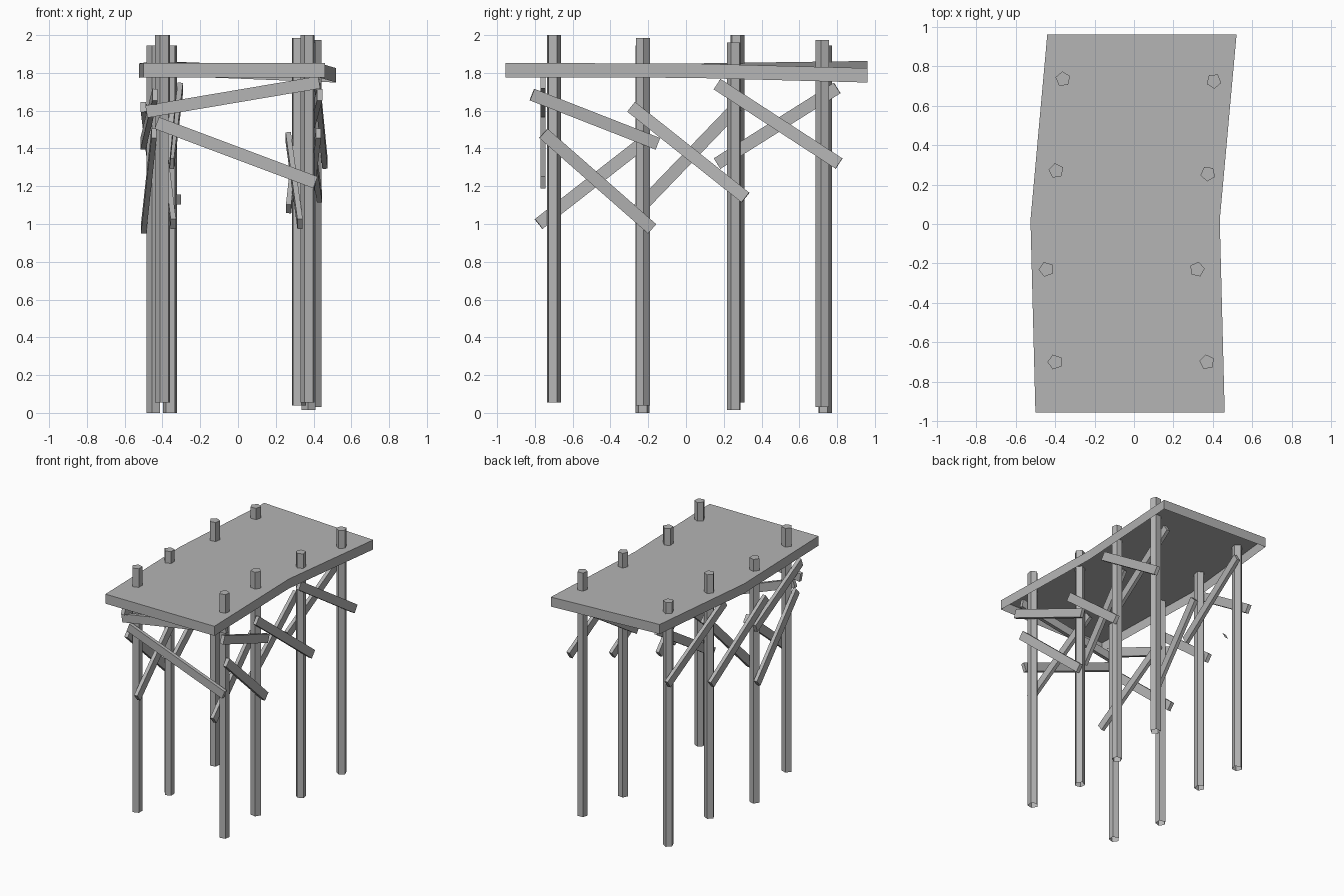
import bpy, bmesh, math
from mathutils import Vector, Matrix

cube = bpy.data.objects.get("Cube")
if cube:
    bpy.data.objects.remove(cube, do_unlink=True)

mat = bpy.data.materials.new("weathered_grey")
mat.use_nodes = True
GREY = (0.46, 0.46, 0.46, 1)
mat.diffuse_color = GREY
bsdf = mat.node_tree.nodes["Principled BSDF"]
bsdf.inputs["Base Color"].default_value = GREY
bsdf.inputs["Roughness"].default_value = 0.9

POST_R, POST_LEN = 0.039, 1.945
WIDTH, THICK = 0.066, 0.028


def finish(name, bm):
    mesh = bpy.data.meshes.new(name)
    bm.to_mesh(mesh)
    bm.free()
    mesh.materials.append(mat)
    obj = bpy.data.objects.new(name, mesh)
    bpy.context.collection.objects.link(obj)
    return obj


# Deck: bent slab with a twisted back end, open underneath
def deck():
    bm = bmesh.new()
    outline = [(-0.5, -0.955, 1.852), (0.46, -0.955, 1.852), (0.435, 0.02, 1.85),
               (0.52, 0.96, 1.825), (-0.44, 0.96, 1.863), (-0.525, 0.02, 1.85)]
    top = [bm.verts.new(p) for p in outline]
    low = [bm.verts.new((x, y, z - 0.076)) for x, y, z in outline]
    bm.faces.new((top[0], top[1], top[2], top[5]))
    bm.faces.new((top[5], top[2], top[3], top[4]))
    for i in range(6):
        j = (i + 1) % 6
        bm.faces.new((low[i], low[j], top[j], top[i]))
    finish("deck", bm)


# Five-sided post, capped on top and open at the foot
def post(name, x, y, foot, turn):
    bm = bmesh.new()
    bmesh.ops.create_cone(bm, cap_ends=True, segments=5, radius1=POST_R,
                          radius2=POST_R, depth=POST_LEN)
    bm.normal_update()
    bottom = [f for f in bm.faces if f.normal.z < -0.9]
    bmesh.ops.delete(bm, geom=bottom, context='FACES_ONLY')
    move = Matrix.Translation((x, y, foot + POST_LEN / 2))
    bm.transform(move @ Matrix.Rotation(math.radians(turn), 4, 'Z'))
    finish(name, bm)


# Board between two end points, its thickness lying along the given side axis
def board(name, a, b, side):
    a, b = Vector(a), Vector(b)
    along = (b - a).normalized()
    up = side.cross(along).normalized()
    out = along.cross(up)
    frame = Matrix((along, out, up)).transposed().to_4x4()
    bm = bmesh.new()
    bmesh.ops.create_cube(bm, size=1)
    size = Matrix.Diagonal(((b - a).length, THICK, WIDTH, 1))
    bm.transform(Matrix.Translation((a + b) / 2) @ frame @ size)
    bmesh.ops.recalc_face_normals(bm, faces=bm.faces[:])
    finish(name, bm)


deck()

# Posts of each row from front to back: x, y, foot height, turn
ROWS = {
    "left": [(0.37, -0.7, 0.055, 10), (0.32, -0.23, 0.04, 60),
             (0.375, 0.255, 0.015, 30), (0.405, 0.725, 0.03, 40)],
    "right": [(-0.4, -0.7, 0.055, 90), (-0.445, -0.23, 0, 20),
              (-0.395, 0.27, 0.055, 10), (-0.36, 0.735, 0, 5)],
}

# Braces along each row: bay, start (y, z), end (y, z)
OUTER = [(0, (-0.815, 1.685), (-0.15, 1.425)), (0, (-0.755, 1.48), (-0.18, 0.975)),
         (1, (-0.29, 1.62), (0.315, 1.14)), (2, (0.165, 1.74), (0.81, 1.32))]
INNER = [(0, (-0.78, 1.0), (-0.19, 1.46)), (1, (-0.25, 1.08), (0.27, 1.62)),
         (2, (0.165, 1.32), (0.8, 1.72))]

for row, posts in ROWS.items():
    sign = 1 if row == "left" else -1
    for i, p in enumerate(posts):
        post(f"{row}_post_{i + 1}", *p)
    for label, braces, way in (("outer", OUTER, 1), ("inner", INNER, -1)):
        for i, (bay, start, end) in enumerate(braces):
            (x0, y0), (x1, y1) = posts[bay][:2], posts[bay + 1][:2]
            ends = [(x0 + (x1 - x0) * (y - y0) / (y1 - y0) + sign * way * 0.05, y, z)
                    for y, z in (start, end)]
            board(f"{row}_{label}_brace_{i + 1}", *ends, Vector((1, 0, 0)))

# Cross boards on the front pair of posts
board("front_upper_board", (-0.485, -0.757, 1.595), (0.43, -0.757, 1.75), Vector((0, 1, 0)))
board("front_lower_board", (-0.43, -0.757, 1.535), (0.41, -0.757, 1.22), Vector((0, 1, 0)))

# Small loose chip near the back right post
bm = bmesh.new()
bmesh.ops.create_grid(bm, x_segments=1, y_segments=1, size=0.5)
bm.transform(Matrix.Translation((-0.315, 0.655, 1.13))
             @ Matrix.Rotation(math.radians(122), 4, 'X')
             @ Matrix.Diagonal((THICK, 0.06, 1, 1)))
finish("loose_chip", bm)
